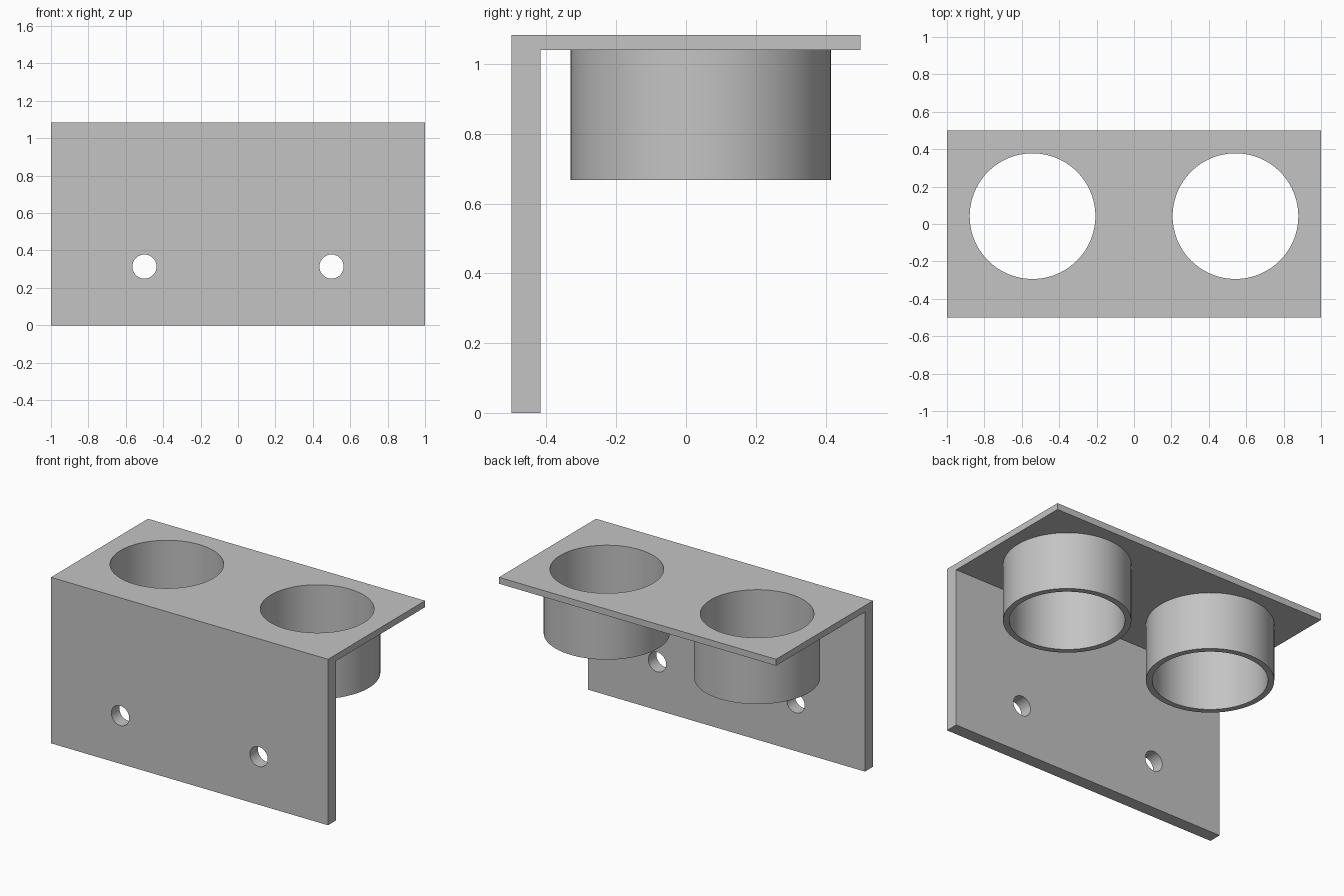
import bpy
import bmesh
import math
from mathutils import Matrix, Vector

if "Cube" in bpy.data.objects:
    bpy.data.objects.remove(bpy.data.objects["Cube"], do_unlink=True)

# Overall sizes
HEIGHT, DEPTH = 1.083, 0.5
SHELF, BACK = 0.042, 0.083
CUP_X, CUP_Y, CUP_BOTTOM = 0.5425, 0.042, 0.667
OUTER, BORE = 0.373, 0.336
BOLT_X, BOLT_Z, BOLT_R = 0.5, 0.314, 0.0645
UNDERSIDE = HEIGHT - SHELF

grey = bpy.data.materials.new("plain grey")
grey.use_nodes = True
colour = (0.55, 0.55, 0.55, 1)
grey.diffuse_color = colour
grey.node_tree.nodes["Principled BSDF"].inputs["Base Color"].default_value = colour


def make_object(name, bm):
    bmesh.ops.recalc_face_normals(bm, faces=bm.faces)
    mesh = bpy.data.meshes.new(name)
    bm.to_mesh(mesh)
    bm.free()
    mesh.materials.append(grey)
    obj = bpy.data.objects.new(name, mesh)
    bpy.context.collection.objects.link(obj)
    return obj


def cylinder(name, radius, start, end, segments=96):
    start, end = Vector(start), Vector(end)
    axis = end - start
    turn = axis.to_track_quat("Z", "Y").to_matrix().to_4x4()
    bm = bmesh.new()
    bmesh.ops.create_cone(bm, cap_ends=True, segments=segments, radius1=radius,
                          radius2=radius, depth=axis.length,
                          matrix=Matrix.Translation((start + end) / 2) @ turn)
    return make_object(name, bm)


def cut(obj, cutters):
    bpy.context.view_layer.objects.active = obj
    for cutter in cutters:
        mod = obj.modifiers.new("hole", "BOOLEAN")
        mod.operation = "DIFFERENCE"
        mod.solver = "EXACT"
        mod.object = cutter
        bpy.ops.object.modifier_apply(modifier=mod.name)


def smooth(obj):
    bpy.ops.object.select_all(action="DESELECT")
    obj.select_set(True)
    bpy.context.view_layer.objects.active = obj
    bpy.ops.object.shade_smooth_by_angle(angle=math.radians(30))


# L-shaped bracket: upright front plate and thin shelf
bm = bmesh.new()
profile = [(-DEPTH, 0), (BACK - DEPTH, 0), (BACK - DEPTH, UNDERSIDE),
           (DEPTH, UNDERSIDE), (DEPTH, HEIGHT), (-DEPTH, HEIGHT)]
face = bm.faces.new([bm.verts.new((-1, y, z)) for y, z in profile])
side = bmesh.ops.extrude_face_region(bm, geom=[face])
bmesh.ops.translate(bm, vec=(2, 0, 0),
                    verts=[v for v in side["geom"] if isinstance(v, bmesh.types.BMVert)])
bracket = make_object("bracket", bm)

# Open cup sleeves under the shelf, with bores and bolt holes
cutters = []
for label, s in (("left", 1), ("right", -1)):
    x = s * CUP_X
    sleeve = cylinder(label + "_cup_sleeve", OUTER, (x, CUP_Y, CUP_BOTTOM), (x, CUP_Y, UNDERSIDE))
    bore = cylinder(label + "_bore_cutter", BORE, (x, CUP_Y, CUP_BOTTOM - 0.1), (x, CUP_Y, HEIGHT + 0.1))
    bolt = cylinder(label + "_bolt_cutter", BOLT_R, (s * BOLT_X, -DEPTH - 0.1, BOLT_Z),
                    (s * BOLT_X, BACK - DEPTH + 0.1, BOLT_Z), 48)
    cut(sleeve, [bore])
    smooth(sleeve)
    cutters += [bore, bolt]

cut(bracket, cutters)
smooth(bracket)
for cutter in cutters:
    bpy.data.objects.remove(cutter, do_unlink=True)
